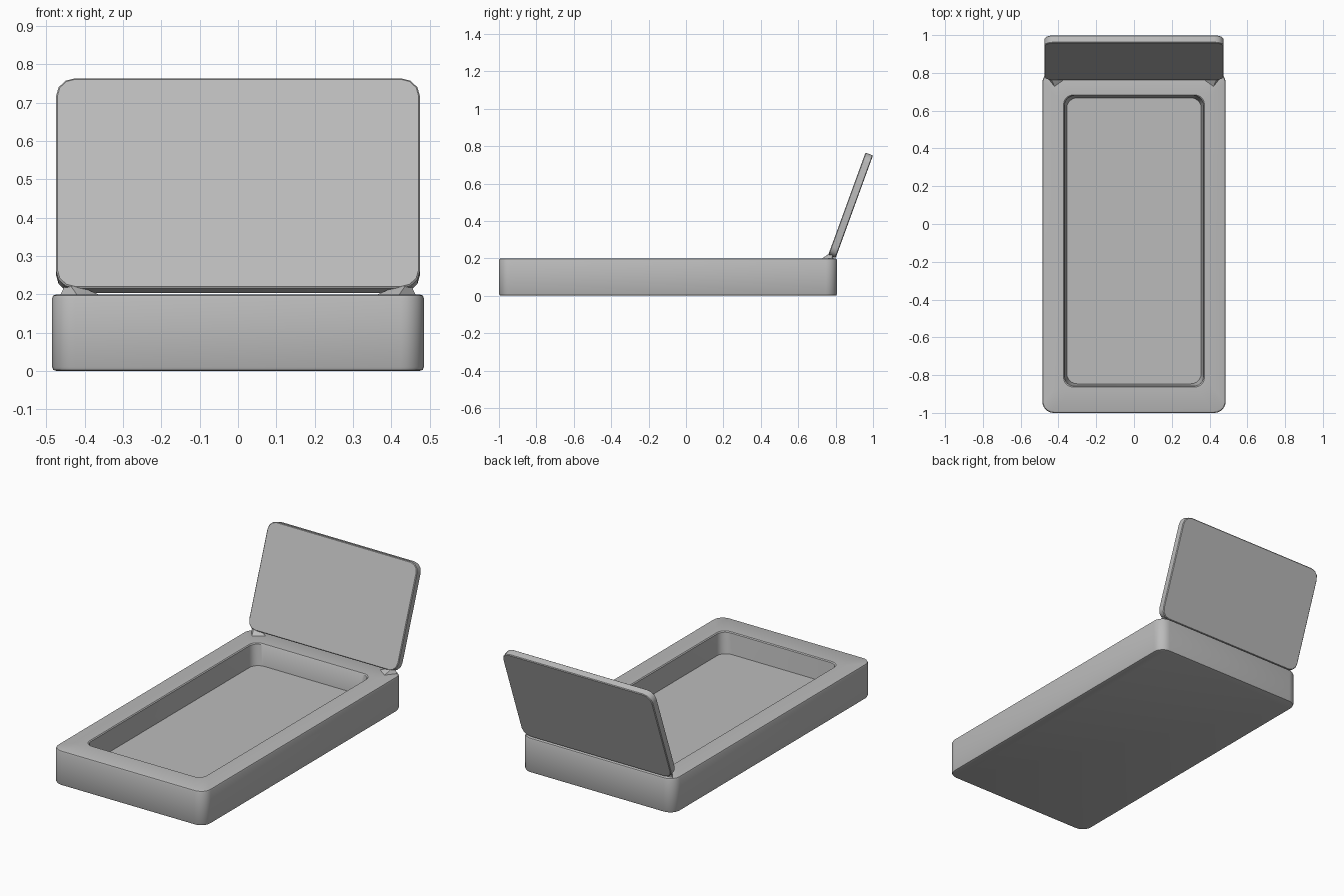
import bpy, bmesh, math
from mathutils import Vector, Matrix

if "Cube" in bpy.data.objects:
    bpy.data.objects.remove(bpy.data.objects["Cube"])

grey = bpy.data.materials.new("plain_grey")
grey.diffuse_color = (0.5, 0.5, 0.5, 1)
grey.use_nodes = True
grey.node_tree.nodes["Principled BSDF"].inputs["Base Color"].default_value = grey.diffuse_color


def finish(name, bm, matrix=None):
    if matrix:
        bm.transform(matrix)
    bmesh.ops.recalc_face_normals(bm, faces=bm.faces)
    me = bpy.data.meshes.new(name)
    bm.to_mesh(me)
    bm.free()
    me.materials.append(grey)
    ob = bpy.data.objects.new(name, me)
    bpy.context.collection.objects.link(ob)
    bpy.ops.object.select_all(action='DESELECT')
    ob.select_set(True)
    bpy.context.view_layer.objects.active = ob
    bpy.ops.object.shade_smooth_by_angle(angle=math.radians(35))
    return ob


def ring(bm, x, y0, y1, r, z, seg):
    """Rounded rectangle of vertices at height z."""
    verts = []
    corners = [(x - r, y1 - r), (r - x, y1 - r), (r - x, y0 + r), (x - r, y0 + r)]
    for i, (cx, cy) in enumerate(corners):
        for k in range(seg + 1):
            a = math.pi / 2 * (i + k / seg)
            verts.append(bm.verts.new((cx + r * math.cos(a), cy + r * math.sin(a), z)))
    return verts


def stack(rings, seg):
    """Skin a list of rounded rectangles and cap both ends."""
    bm = bmesh.new()
    loops = [ring(bm, *r, seg) for r in rings]
    for a, b in zip(loops, loops[1:]):
        n = len(a)
        for i in range(n):
            j = (i + 1) % n
            bm.faces.new((a[i], a[j], b[j], b[i]))
    bm.faces.new(loops[0])
    bm.faces.new(loops[-1])
    return bm


# tray with sunken rectangular recess: half width, y range, corner radius, z
finish("tray", stack([
    (0.473, -0.988, 0.796, 0.050, 0.0),
    (0.482, -0.997, 0.805, 0.058, 0.003),
    (0.485, -1.000, 0.808, 0.060, 0.010),
    (0.485, -1.000, 0.808, 0.060, 0.190),
    (0.482, -0.997, 0.805, 0.058, 0.197),
    (0.473, -0.988, 0.796, 0.050, 0.200),
    (0.373, -0.863, 0.683, 0.050, 0.200),
    (0.368, -0.858, 0.679, 0.050, 0.195),
    (0.356, -0.846, 0.668, 0.055, 0.080),
], 6))

# open lid, built flat then tilted back about its lower front edge
L, T, b = 0.583, 0.043, 0.004
lid = stack([
    (0.475 - b, b, L - b, 0.046, 0.0),
    (0.475, 0, L, 0.050, -b),
    (0.475, 0, L, 0.050, b - T),
    (0.475 - b, b, L - b, 0.046, -T),
], 3)
tilt = Matrix.Translation((0, 0.76, 0.217)) @ Matrix.Rotation(math.radians(70), 4, 'X')
finish("lid", lid, tilt)

# small wedge hinges joining the lid to the tray
for side, label in ((-1, "left"), (1, "right")):
    bm = bmesh.new()
    for x, y, z in ((0.465, 0.78, 0.196), (0.42, 0.725, 0.198), (0.36, 0.768, 0.198),
                    (0.40, 0.79, 0.198), (0.43, 0.762, 0.222), (0.445, 0.785, 0.235)):
        bm.verts.new(Vector((side * x, y, z)))
    bmesh.ops.convex_hull(bm, input=bm.verts)
    finish(label + "_hinge", bm)
